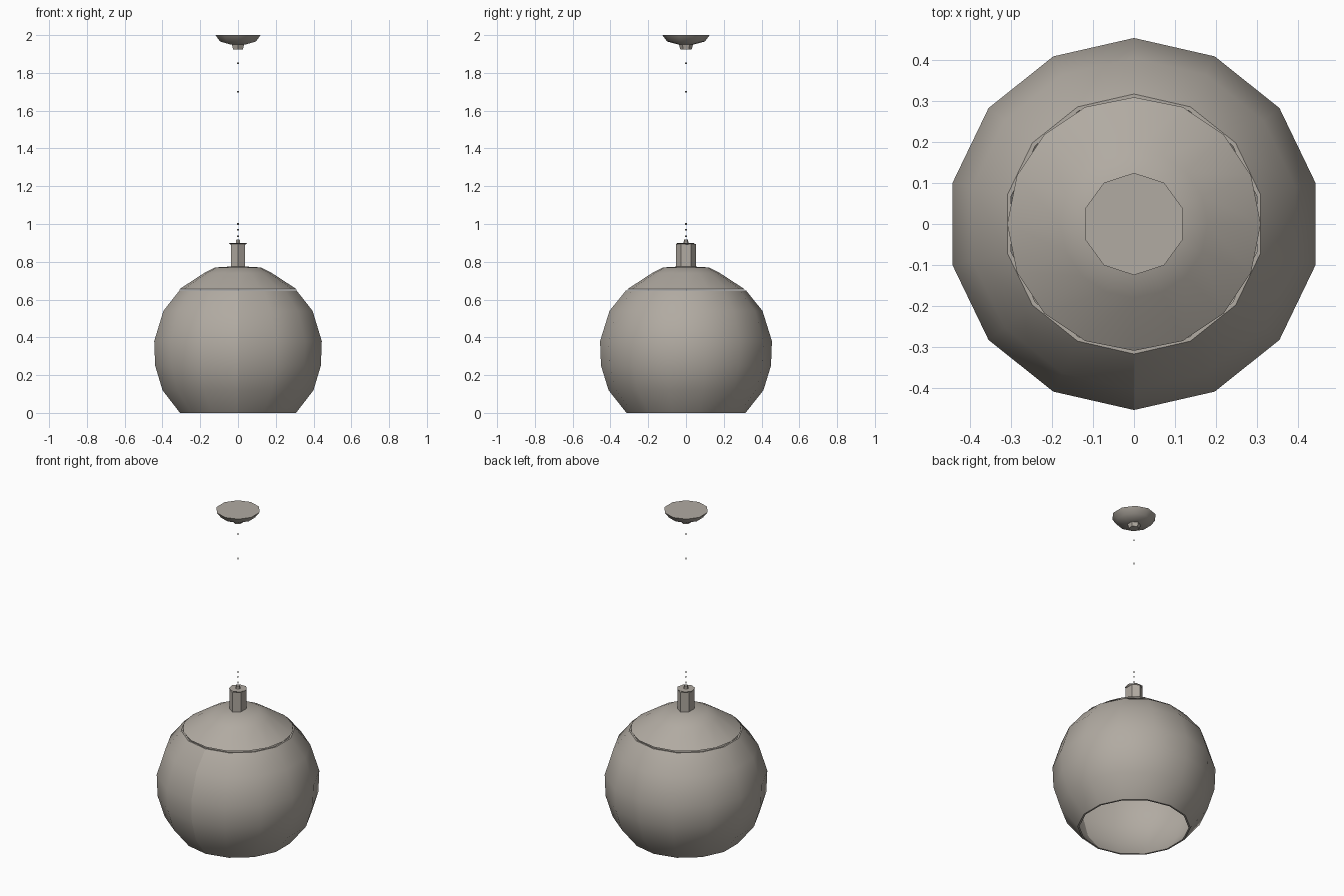
import bpy, bmesh, math

if "Cube" in bpy.data.objects:
    bpy.data.objects.remove(bpy.data.objects["Cube"], do_unlink=True)

# One warm grey finish for the whole lamp
grey = bpy.data.materials.new("warm_grey")
colour = (0.44, 0.405, 0.36, 1)
grey.use_nodes = True
grey.diffuse_color = colour
bsdf = grey.node_tree.nodes["Principled BSDF"]
bsdf.inputs["Base Color"].default_value = colour
bsdf.inputs["Roughness"].default_value = 0.7


def lathe(name, profile, sides, weld=True, stretch=(1, 1), smooth=40):
    """Turn a (radius, height) profile about z, starting at the front."""
    bm = bmesh.new()
    rings = []
    for i in range(sides + 1):
        a = 2 * math.pi * i / sides - math.pi / 2
        rings.append([bm.verts.new((r * math.cos(a) * stretch[0],
                                    r * math.sin(a) * stretch[1], z))
                      for r, z in profile])
    for one, two in zip(rings, rings[1:]):
        for j in range(len(profile) - 1):
            corners = [one[j], two[j], two[j + 1], one[j + 1]]
            if profile[j][0] == 0:
                corners.pop(0)
            elif profile[j + 1][0] == 0:
                corners.pop(2)
            bm.faces.new(corners)
    if weld:
        bmesh.ops.remove_doubles(bm, verts=bm.verts, dist=0.0001)
    else:
        loose = [v for v in bm.verts if not v.link_faces]
        bmesh.ops.delete(bm, geom=loose, context='VERTS')
    mesh = bpy.data.meshes.new(name)
    bm.to_mesh(mesh)
    bm.free()
    mesh.materials.append(grey)
    obj = bpy.data.objects.new(name, mesh)
    bpy.context.collection.objects.link(obj)
    bpy.ops.object.select_all(action='DESELECT')
    obj.select_set(True)
    bpy.context.view_layer.objects.active = obj
    bpy.ops.object.shade_smooth_by_angle(angle=math.radians(smooth))
    return obj


def with_inside(profile, wall):
    """Add an inner wall to an open profile."""
    inner = [(max(r - wall, 0.001), z) for r, z in reversed(profile)]
    return profile + inner + profile[:1]


# Globe shade: open below, with an unwelded seam down the front
globe = [(0.315, 0), (0.41, 0.12), (0.45, 0.25), (0.455, 0.38),
         (0.405, 0.54), (0.318, 0.648)]
lathe("globe_shade", with_inside(globe, 0.01), 14, weld=False)

# Shallow domed lid on the globe
lathe("shade_lid", [(0, 0.765), (0.11, 0.76), (0.175, 0.728), (0.3, 0.652),
                    (0.31, 0.655), (0.18, 0.74), (0.12, 0.77), (0, 0.777)], 16)

# Faceted neck with its thin collar and cord grip
lathe("neck", [(0, 0.765), (0.054, 0.765), (0.054, 0.893), (0, 0.893)],
      6, stretch=(0.82, 1), smooth=20)
lathe("neck_collar", [(0, 0.888), (0.044, 0.893), (0.052, 0.9), (0, 0.9)], 7)
lathe("cord_grip", [(0, 0.898), (0.014, 0.898), (0.01, 0.918), (0, 0.918)], 6)

# Sparse pieces of the hanging cord
for n, z in enumerate((0.935, 0.97, 1.0, 1.7, 1.85)):
    lathe(f"cord_piece_{n + 1}",
          [(0, z - 0.004), (0.004, z - 0.004), (0.004, z + 0.004), (0, z + 0.004)], 4)

# Ceiling canopy and its strain relief
lathe("ceiling_canopy", [(0, 1.948), (0.04, 1.95), (0.1, 1.966),
                         (0.125, 2), (0, 2)], 10)
lathe("strain_relief", [(0, 1.925), (0.03, 1.925), (0.038, 1.952), (0, 1.952)], 6)
